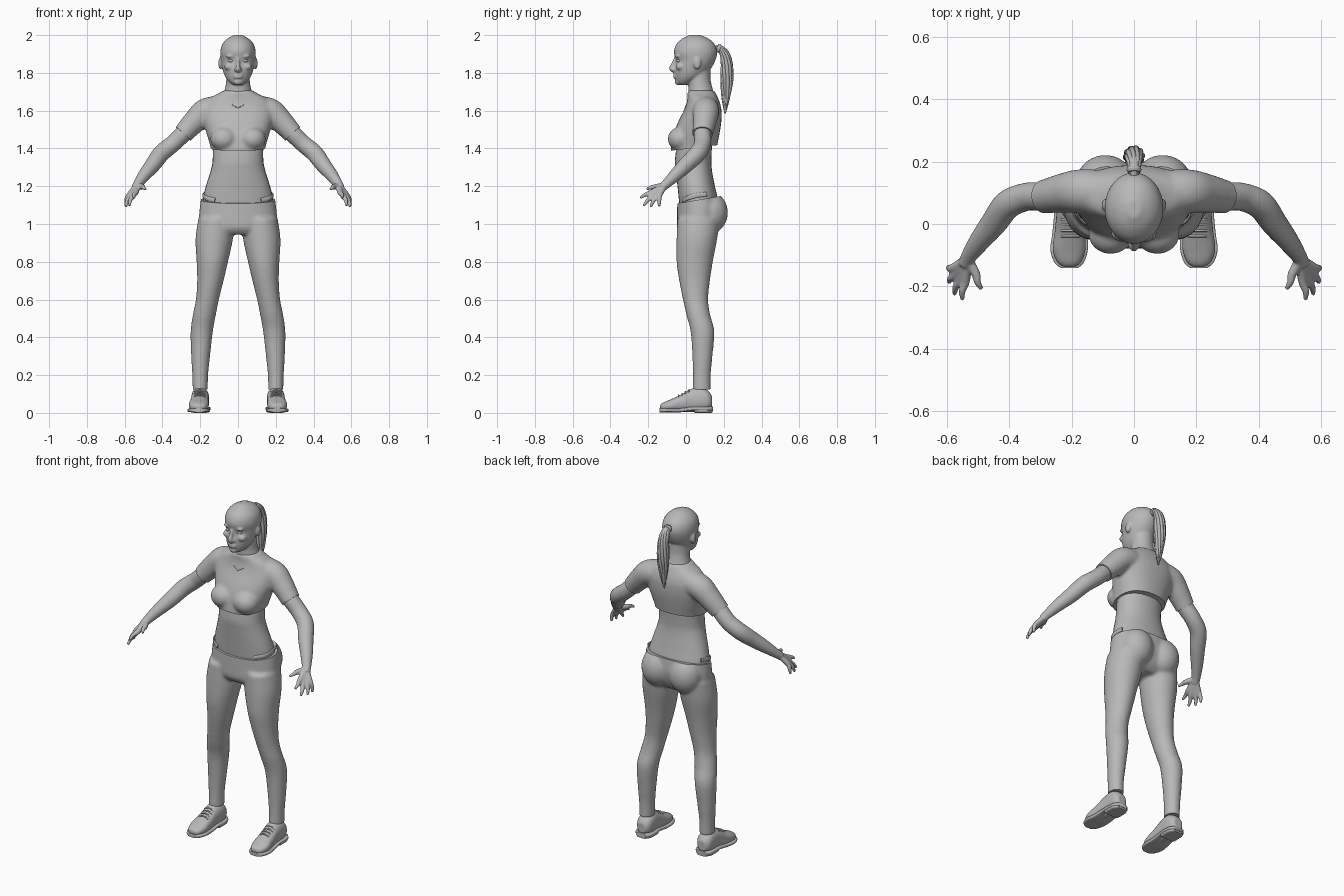
import bpy, bmesh, math
from mathutils import Vector, Matrix

cube = bpy.data.objects.get("Cube")
if cube:
    bpy.data.objects.remove(cube, do_unlink=True)

grey = bpy.data.materials.new("plain_grey")
grey.use_nodes = True
grey.diffuse_color = (.48, .48, .48, 1)
for node in grey.node_tree.nodes:
    if node.type == 'BSDF_PRINCIPLED':
        node.inputs["Base Color"].default_value = (.48, .48, .48, 1)

X, Y, Z = Vector((1, 0, 0)), Vector((0, 1, 0)), Vector((0, 0, 1))
SIDES = (1, -1)


def spline(rows, steps=6):
    """Smooth interpolation through every row."""
    rows = [Vector(r) for r in rows]
    ext = [rows[0]] + rows + [rows[-1]]
    out = []
    for a, b, c, d in zip(ext, ext[1:], ext[2:], ext[3:]):
        for i in range(steps):
            t = i / steps
            out.append(b + (c - a) * (t / 2) + (a * 2 - b * 5 + c * 4 - d) * (t * t / 2)
                       + (b * 3 - a - c * 3 + d) * (t ** 3 / 2))
    return out + [rows[-1]]


def loft(bm, rows, axes=None, side=1, power=1, count=24):
    """Rows of x, y, z and two radii; rings follow the path unless axes are given."""
    pts = spline(rows)
    rings = []
    for i, row in enumerate(pts):
        centre = Vector(row[:3])
        if axes:
            u, v = axes
        else:
            t = Vector(pts[min(i + 1, len(pts) - 1)][:3]) - Vector(pts[max(i - 1, 0)][:3])
            u = t.cross(Z).normalized() if t.cross(Z).length > 1e-6 else X
            v = u.cross(t).normalized()
        ring = []
        for k in range(count):
            c, s = math.cos(math.tau * k / count), math.sin(math.tau * k / count)
            c, s = (math.copysign(abs(w) ** power, w) for w in (c, s))
            p = centre + u * (c * row[3]) + v * (s * row[4])
            ring.append(bm.verts.new((p.x * side, p.y, p.z)))
        rings.append(ring)
    for a, b in zip(rings, rings[1:]):
        for k in range(count):
            n = (k + 1) % count
            bm.faces.new((a[k], a[n], b[n], b[k]))
    bm.faces.new(rings[0])
    bm.faces.new(rings[-1])


def stack(bm, rows, side=1, power=1):
    """Horizontal rings: height, centre x, half width, front y, back y."""
    loft(bm, [(x, (f + b) / 2, z, r, (b - f) / 2) for z, x, r, f, b in rows],
         (X, Y), side, power, 32)


def tube(bm, rows, side=1, count=16):
    loft(bm, [r if len(r) == 5 else (*r, r[3]) for r in rows], None, side, 1, count)


def ball(bm, centre, radii):
    m = Matrix.Translation(centre) @ Matrix.Diagonal((*radii, 1))
    bmesh.ops.create_uvsphere(bm, u_segments=24, v_segments=14, radius=1, matrix=m)


def finish(bm, name, voxel=0, smooth=0, cuts=()):
    """Make the object, blend its pieces together and trim it by planes."""
    bmesh.ops.recalc_face_normals(bm, faces=bm.faces)
    mesh = bpy.data.meshes.new(name)
    bm.to_mesh(mesh)
    bm.free()
    obj = bpy.data.objects.new(name, mesh)
    bpy.context.scene.collection.objects.link(obj)
    if voxel:
        rem = obj.modifiers.new("blend", 'REMESH')
        rem.mode, rem.voxel_size = 'VOXEL', voxel
        sm = obj.modifiers.new("soften", 'SMOOTH')
        sm.factor, sm.iterations = .5, smooth
        bpy.context.view_layer.update()
        deps = bpy.context.evaluated_depsgraph_get()
        mesh = bpy.data.meshes.new_from_object(obj.evaluated_get(deps))
        obj.modifiers.clear()
        obj.data = mesh
        mesh.name = name
        bm = bmesh.new()
        bm.from_mesh(mesh)
        for co, no in cuts:
            bmesh.ops.bisect_plane(bm, geom=bm.verts[:] + bm.edges[:] + bm.faces[:],
                                   plane_co=co, plane_no=no, clear_outer=True)
            rim = [e for e in bm.edges if e.is_boundary]
            bmesh.ops.holes_fill(bm, edges=rim, sides=0)
        bm.to_mesh(mesh)
        bm.free()
    mesh.materials.clear()
    mesh.materials.append(grey)
    mesh.shade_smooth()
    mesh.set_sharp_from_angle(angle=math.radians(50))
    return obj


# Head and neck with facial features
bm = bmesh.new()
stack(bm, [(1.64, 0, .085, .03, .15), (1.69, 0, .076, .014, .148), (1.73, 0, .066, .012, .137),
           (1.77, 0, .062, .01, .13), (1.83, 0, .06, .02, .13)])
stack(bm, [(1.735, 0, .022, -.035, .0), (1.75, 0, .045, -.05, .04), (1.78, 0, .068, -.058, .09),
           (1.82, 0, .082, -.06, .13), (1.865, 0, .091, -.054, .155), (1.91, 0, .094, -.064, .165),
           (1.95, 0, .084, -.052, .153), (1.98, 0, .058, -.022, .122), (2.001, 0, .02, .02, .075)])
tube(bm, [(0, -.055, 1.88, .008), (0, -.066, 1.85, .01), (0, -.076, 1.823, .014), (0, -.058, 1.81, .012)])
for z in (1.788, 1.777):
    ball(bm, (0, -.056, z), (.025, .012, .007))
ball(bm, (0, -.04, 1.752), (.024, .02, .018))
for s in SIDES:
    ball(bm, (s * .036, -.043, 1.888), (.028, .015, .009))
    ball(bm, (s * .045, -.03, 1.832), (.028, .024, .02))
    ball(bm, (s * .093, .06, 1.85), (.011, .02, .032))
    ball(bm, (s * .012, -.066, 1.817), (.009, .011, .008))
finish(bm, "head", .006, 3)

# Eyes
for s, label in zip(SIDES, ("left", "right")):
    bm = bmesh.new()
    ball(bm, (s * .036, -.037, 1.864), (.017, .014, .009))
    finish(bm, label + "_eye")

# Ponytail made of a core with strands around it, and a hair tie
tail = [(0, .15, 1.935, .012), (0, .19, 1.925, .022), (0, .213, 1.87, .03),
        (0, .217, 1.78, .034), (0, .212, 1.68, .025), (0, .207, 1.585, .004)]
bm = bmesh.new()
tube(bm, [(x, y, z, r * .8) for x, y, z, r in tail])
for k in range(10):
    a = math.tau * k / 10
    tube(bm, [(r * .72 * math.cos(a + i * .25), y + r * .72 * math.sin(a + i * .25),
               z + (.012 * (k % 3) if i > 3 else 0), r * .32)
              for i, (x, y, z, r) in enumerate(tail)], 1, 8)
finish(bm, "ponytail")
bm = bmesh.new()
tube(bm, [(0, .165, 1.933, .02), (0, .174, 1.93, .024), (0, .183, 1.928, .02)])
finish(bm, "hair_tie")

# Short top with sleeves, trimmed at the hem and cuffs
bm = bmesh.new()
stack(bm, [(1.34, 0, .138, -.075, .15), (1.39, 0, .143, -.08, .16), (1.43, 0, .152, -.075, .168),
           (1.48, 0, .167, -.065, .178), (1.54, 0, .183, -.042, .187), (1.6, 0, .19, -.012, .188),
           (1.64, 0, .175, .003, .18), (1.67, 0, .145, .008, .168), (1.69, 0, .105, .008, .158),
           (1.708, 0, .078, .01, .15)], 1, .88)
for s in SIDES:
    tube(bm, [(.07, .1, 1.61, .07), (.165, .105, 1.597, .071), (.222, .1, 1.55, .064),
              (.288, .088, 1.48, .054), (.33, .082, 1.43, .05)], s, 24)
    ball(bm, (s * .075, -.03, 1.45), (.072, .067, .064))
cuffs = [((s * .29, .088, 1.478), (s * .68, -.06, -.73)) for s in SIDES]
top = finish(bm, "short_top", .009, 6, cuffs + [((0, -.08, 1.388), (0, .12, -1))])

# Neckline notch following the cloth
bm = bmesh.new()
for s in SIDES:
    line = []
    for i in range(5):
        t = i / 4
        hit = top.closest_point_on_mesh(Vector((.035 * t, -.03, 1.622 + .022 * t)))[1]
        line.append((*hit, .002))
    tube(bm, line, s, 8)
finish(bm, "neckline")

# Bare midriff
bm = bmesh.new()
stack(bm, [(1.05, 0, .18, -.03, .17), (1.13, 0, .185, -.038, .168), (1.2, 0, .17, -.045, .153),
           (1.28, 0, .145, -.054, .138), (1.34, 0, .134, -.058, .134), (1.45, 0, .135, -.045, .14)], 1, .92)
finish(bm, "midriff")

# Trousers: hips, seat and legs, trimmed at the waistline
bm = bmesh.new()
stack(bm, [(1.2, 0, .186, -.045, .175), (1.13, 0, .197, -.046, .188), (1.05, 0, .206, -.047, .19),
           (.98, 0, .205, -.045, .165), (.945, 0, .17, -.02, .13)], 1, .92)
for s in SIDES:
    stack(bm, [(1.03, .115, .095, -.045, .18), (.92, .126, .099, -.05, .165), (.8, .136, .083, -.05, .142),
               (.7, .146, .07, -.036, .127), (.6, .162, .061, -.016, .117), (.52, .178, .061, .002, .128),
               (.43, .192, .059, .024, .15), (.3, .198, .05, .034, .14), (.2, .2, .042, .036, .131),
               (.11, .2, .04, .035, .13)], s)
    ball(bm, (s * .092, .13, 1.06), (.095, .092, .11))
finish(bm, "trousers", .009, 6, [((0, -.04, 1.11), (0, -.17, 1)), ((0, 0, .125), (0, 0, -1))])

# Underwear straps at the hips
for s, label in zip(SIDES, ("left", "right")):
    bm = bmesh.new()
    tube(bm, [(.122, -.018, 1.125, .004, .012), (.168, .01, 1.138, .004, .012),
              (.184, .05, 1.15, .004, .012), (.176, .11, 1.158, .004, .012)], s)
    finish(bm, label + "_strap")

# Arms and hands; each finger is given by knuckle and tip
fingers = [((.54, -.182, 1.167), (.55, -.243, 1.138)), ((.555, -.175, 1.152), (.575, -.225, 1.096)),
           ((.571, -.16, 1.146), (.593, -.187, 1.09)), ((.578, -.14, 1.152), (.594, -.142, 1.092)),
           ((.507, -.16, 1.197), (.488, -.208, 1.183))]
for s, label in zip(SIDES, ("left", "right")):
    bm = bmesh.new()
    tube(bm, [(.23, .095, 1.54, .044), (.288, .088, 1.48, .046), (.345, .087, 1.425, .045),
              (.405, .062, 1.375, .046), (.45, .002, 1.315, .042), (.495, -.055, 1.26, .034),
              (.53, -.105, 1.212, .025), (.543, -.13, 1.19, .022)], s, 24)
    for knuckle, tip in fingers:
        mid = Vector(knuckle).lerp(Vector(tip), .55) + Vector((.005, 0, .004))
        tube(bm, [(.533, -.112, 1.205, .016), (*knuckle, .0145), (*mid, .011), (*tip, .007)], s)
    finish(bm, label + "_arm", .005, 3)

# Shoes: upper, sole, heel and laces
foot = [(.2, .138, .06, .026, .03), (.2, .115, .067, .044, .052), (.2, .075, .071, .048, .064),
        (.202, .03, .066, .047, .062), (.205, -.03, .05, .05, .045), (.208, -.08, .04, .053, .032),
        (.208, -.12, .033, .04, .022), (.207, -.137, .03, .02, .013)]
for s, label in zip(SIDES, ("left", "right")):
    bm = bmesh.new()
    loft(bm, foot, (X, Z), s, .85)
    finish(bm, label + "_shoe", .006, 3, [((0, 0, .134), (0, -.1, 1))])
    bm = bmesh.new()
    loft(bm, [(x, y * 1.03, .014 + .008 * (y > 0), a + .007, .011) for x, y, z, a, b in foot], (X, Z), s, .5)
    finish(bm, label + "_sole")
    bm = bmesh.new()
    loft(bm, [(.2, .14, .014, .03, .013), (.2, .11, .013, .049, .013), (.2, .045, .013, .05, .013)],
         (X, Z), s, .5)
    finish(bm, label + "_heel")
    bm = bmesh.new()
    for k in range(4):
        y, z = .015 - .018 * k, .121 - .009 * k
        tube(bm, [(.203 + dx * .03, y, z - .011 * dx * dx, .004) for dx in (-1, -.5, 0, .5, 1)], s, 8)
    finish(bm, label + "_laces")
